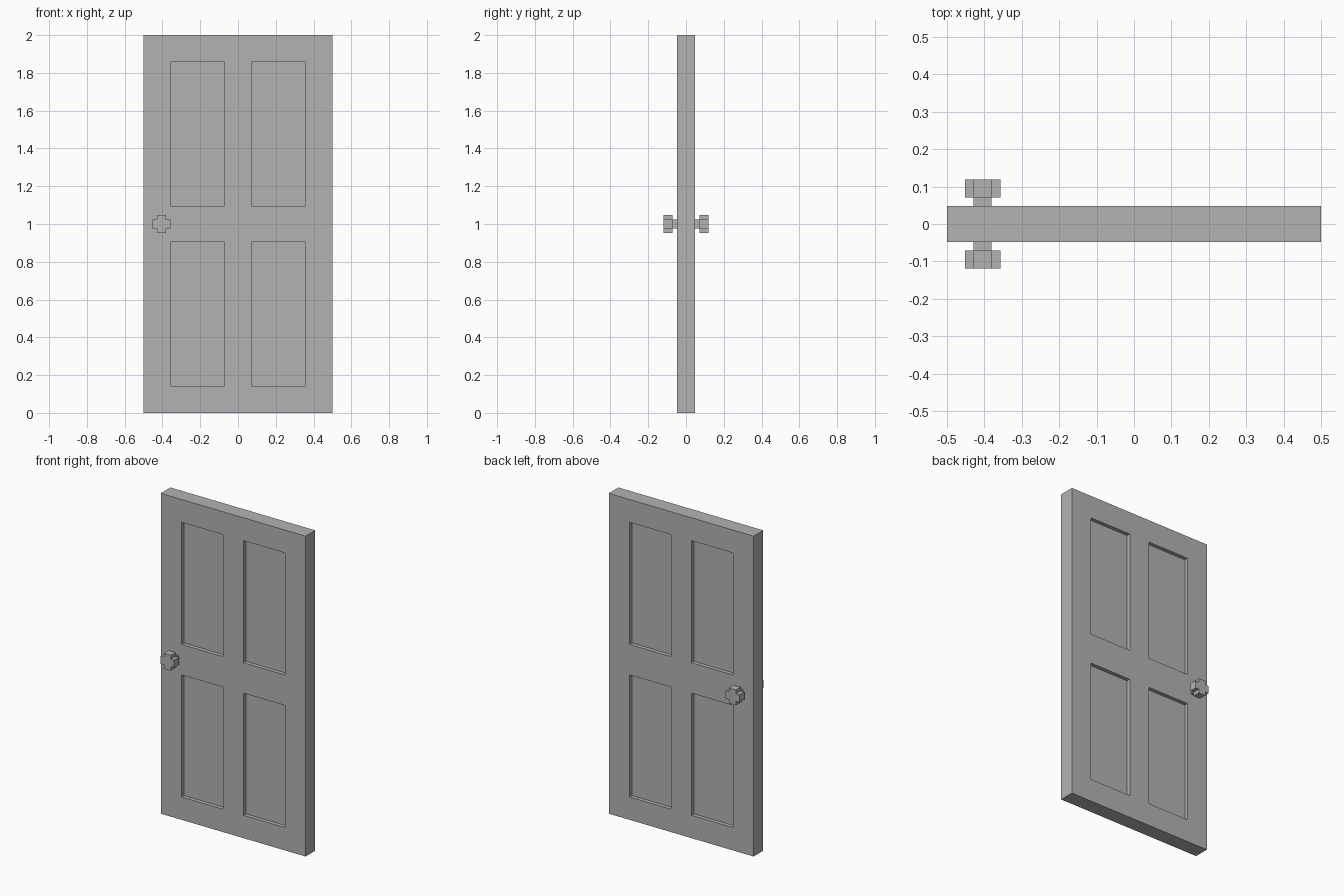
import bpy
import bmesh
from mathutils import Matrix, Vector

cube = bpy.data.objects.get("Cube")
if cube:
    bpy.data.objects.remove(cube, do_unlink=True)

U = 2 / 42  # module that sets every size

grey = bpy.data.materials.new("plain_grey")
grey.use_nodes = True
colour = (0.45, 0.45, 0.45, 1)
grey.diffuse_color = colour
grey.node_tree.nodes["Principled BSDF"].inputs["Base Color"].default_value = colour


def add_object(name, bm):
    bmesh.ops.recalc_face_normals(bm, faces=bm.faces)
    mesh = bpy.data.meshes.new(name)
    bm.to_mesh(mesh)
    bm.free()
    mesh.materials.append(grey)
    obj = bpy.data.objects.new(name, mesh)
    bpy.context.collection.objects.link(obj)
    return obj


def box(name, centre, size):
    bm = bmesh.new()
    place = Matrix.Translation(Vector(centre) * U) @ Matrix.Diagonal((*(Vector(size) * U), 1))
    bmesh.ops.create_cube(bm, size=1, matrix=place)
    return add_object(name, bm)


# Door slab: a grid on each side, panel cells pushed inwards, rim bridged
xs = (-10.5, -7.5, -1.5, 1.5, 7.5, 10.5)
zs = (0, 3, 19, 23, 39, 42)
bm = bmesh.new()
for side in (-1, 1):
    grid = [[bm.verts.new((x * U, side * U, z * U)) for z in zs] for x in xs]
    panels = []
    for i in range(5):
        for j in range(5):
            face = bm.faces.new((grid[i][j], grid[i + 1][j], grid[i + 1][j + 1], grid[i][j + 1]))
            if i % 2 and j % 2:
                panels.append(face)
    for face in panels:
        pushed = bmesh.ops.extrude_discrete_faces(bm, faces=[face])["faces"][0]
        bmesh.ops.translate(bm, verts=pushed.verts, vec=(0, -side * U / 2, 0))
rim = [e for e in bm.edges if e.is_boundary]
bmesh.ops.bridge_loops(bm, edges=rim)
bmesh.ops.dissolve_limit(bm, angle_limit=0.01, verts=bm.verts, edges=bm.edges)
add_object("door_slab", bm)

# Cross-shaped knob and square stem on both sides
corner = [(0.5, 1), (0.5, 0.5), (1, 0.5)]
outline = []
for turn in range(4):
    for x, z in reversed(corner):
        for _ in range(turn):
            x, z = -z, x
        outline.append((x, z))
for side, label in ((-1, "front"), (1, "back")):
    box(label + "_knob_stem", (-8.5, side * 1.25, 21), (1, 0.5, 1))
    bm = bmesh.new()
    base = bm.faces.new([bm.verts.new(((x - 8.5) * U, side * 1.5 * U, (z + 21) * U)) for x, z in outline])
    cap = bmesh.ops.extrude_face_region(bm, geom=[base], use_keep_orig=True)["geom"]
    bmesh.ops.translate(bm, verts=[v for v in cap if isinstance(v, bmesh.types.BMVert)], vec=(0, side * U, 0))
    add_object(label + "_knob", bm)
